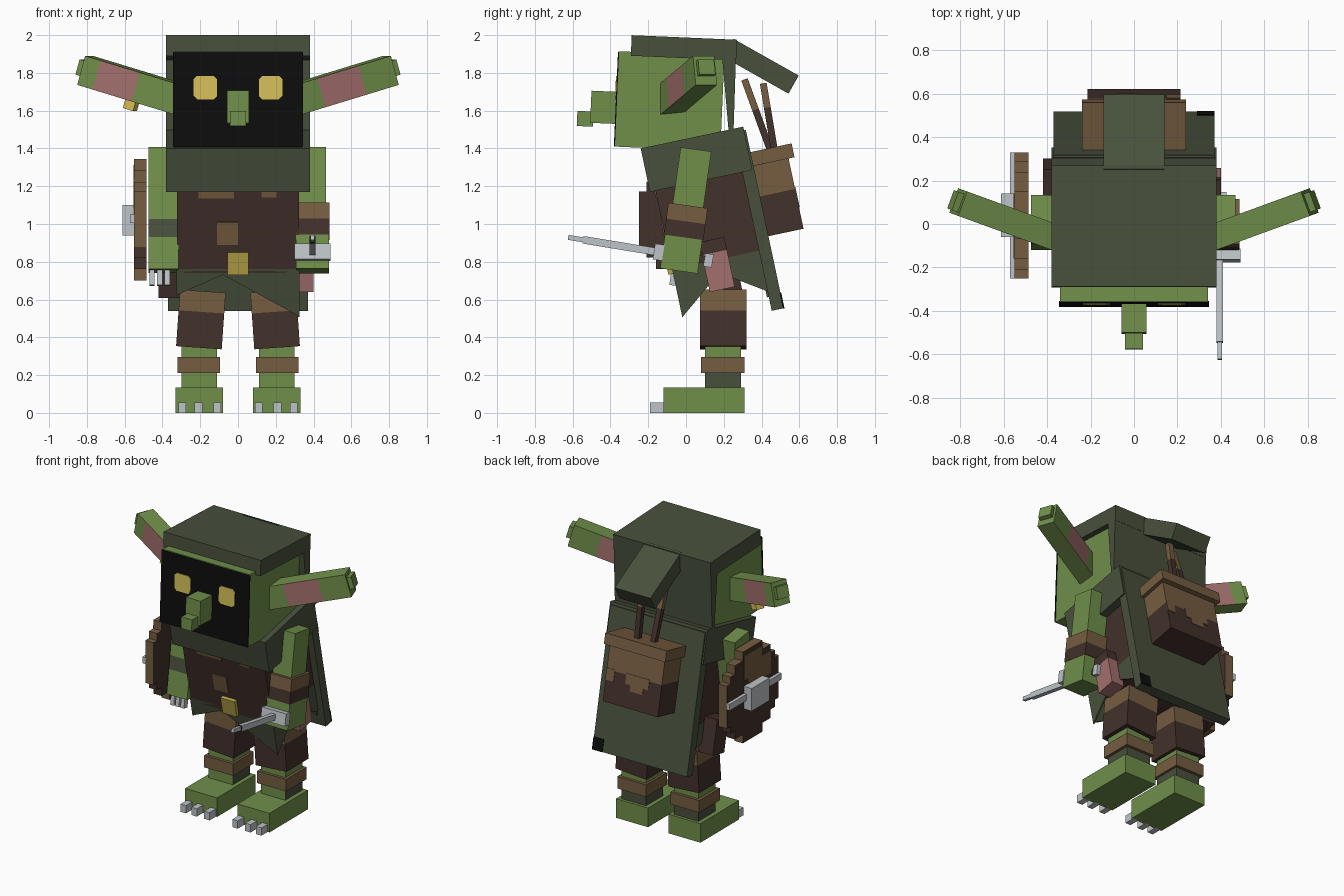
import bpy, bmesh
from math import radians
from mathutils import Matrix, Vector

cube = bpy.data.objects.get("Cube")
if cube:
    bpy.data.objects.remove(cube, do_unlink=True)


def material(name, rgb):
    lin = [((c / 255 + 0.055) / 1.055) ** 2.4 for c in rgb] + [1.0]
    m = bpy.data.materials.new(name)
    m.use_nodes = True
    m.diffuse_color = lin
    bsdf = next(n for n in m.node_tree.nodes if n.type == 'BSDF_PRINCIPLED')
    bsdf.inputs["Base Color"].default_value = lin
    return m


GREEN = material("skin green", (112, 143, 74))
CLOTH = material("cloth green", (72, 80, 60))
BROWN = material("dark leather", (66, 49, 43))
TAN = material("tan leather", (118, 93, 65))
PINK = material("pink", (164, 112, 110))
YELLOW = material("eye yellow", (212, 190, 88))
BRASS = material("brass", (186, 166, 72))
GREY = material("steel grey", (190, 196, 200))
BLACK = material("black", (13, 13, 13))


def frame(x, y, z, angle=0, axis='X'):
    return Matrix.Translation((x, y, z)) @ Matrix.Rotation(radians(angle), 4, axis)


WORLD = Matrix()
HEAD = frame(0, -0.378, 1.41, -2.5)
BODY = frame(0, -0.24, 1.40, 12)


def finish(bm, name, mats, rule, at):
    """Turn a bmesh into an object; rule(centre, normal) picks the material slot."""
    bmesh.ops.recalc_face_normals(bm, faces=bm.faces)
    bm.normal_update()
    if rule:
        for f in bm.faces:
            f.material_index = int(rule(f.calc_center_median(), f.normal))
    me = bpy.data.meshes.new(name)
    bm.to_mesh(me)
    bm.free()
    for m in mats if isinstance(mats, tuple) else (mats,):
        me.materials.append(m)
    ob = bpy.data.objects.new(name, me)
    ob.matrix_world = at
    bpy.context.scene.collection.objects.link(ob)
    return ob


def box(name, xs, ys, zs, mats, at=WORLD, cuts=(), axis=2, rule=None):
    bm = bmesh.new()
    bmesh.ops.create_cube(bm, size=1)
    for v in bm.verts:
        v.co = Vector([(r[0] + r[1]) / 2 + c * abs(r[1] - r[0]) for r, c in zip((xs, ys, zs), v.co)])
    no = Vector([i == axis for i in range(3)])
    for c in cuts:
        bmesh.ops.bisect_plane(bm, geom=bm.verts[:] + bm.edges[:] + bm.faces[:],
                               plane_co=no * c, plane_no=no)
    return finish(bm, name, mats, rule, at)


def prism(name, pts, axis, a, b, mats, at=WORLD, rule=None):
    """Extrude a flat outline along x (points are y, z) or y (points are x, z)."""
    bm = bmesh.new()
    put = (lambda p: (a, *p)) if axis == 'X' else (lambda p: (p[0], a, p[1]))
    face = bm.faces.new([bm.verts.new(put(p)) for p in pts])
    out = bmesh.ops.extrude_face_region(bm, geom=[face])
    move = Vector((b - a, 0, 0) if axis == 'X' else (0, b - a, 0))
    for v in out["geom"]:
        if isinstance(v, bmesh.types.BMVert):
            v.co += move
    return finish(bm, name, mats, rule, at)


def mid(c, r):
    return (c - r, c + r)


# Head, face and nose
box("head", mid(0, .34), (0, .56), (0, .505), GREEN, HEAD)
box("face_mask", mid(0, .345), (-.004, .002), (0, .5), BLACK, HEAD)
for side, s in (("left", 1), ("right", -1)):
    r, c = .062, .045
    eye = [(r, c), (c, r), (-c, r), (-r, c), (-r, -c), (-c, -r), (c, -r), (r, -c)]
    prism(side + "_eye", [(s * .173 + x, .312 + z) for x, z in eye], 'Y', -.009, -.003, YELLOW, HEAD)
box("nose", mid(0, .057), (-.135, .02), (.12, .29), GREEN, HEAD)
box("nose_tip", mid(0, .042), (-.205, -.12), (.10, .18), GREEN, HEAD)

# Ears with a pink band on front and back
for side, s, a, b in (("left", 1, .09, .33), ("right", -1, .20, .43)):
    at = frame(s * .34, -.07, 1.67, s * 20, 'Z') @ Matrix.Rotation(radians(-s * 16), 4, 'Y')
    box(side + "_ear", (-s * .05, s * .52), mid(0, .06), mid(0, .08), (GREEN, PINK), at,
        (s * a, s * b), 0, lambda p, n, a=a, b=b: abs(n.y) > .5 and a < abs(p.x) < b)
    box(side + "_ear_tip", (s * .5, s * .55), mid(0, .045), mid(.01, .042), GREEN, at)
    if s < 0:
        box("earring", mid(-.22, .03), mid(0, .03), (-.13, -.07), YELLOW, at)

# Hood with back panel and hanging point
box("hood", mid(0, .38), (.065, .623), (.484, .593), CLOTH, HEAD)
prism("hood_back", [(.19, 1.9), (.265, 1.9), (.25, 1.44), (.23, 1.44)], 'X', -.38, .38, CLOTH)
box("hood_tail", mid(0, .14), (-.02, .375), (-.11, 0), CLOTH, frame(0, .27, 1.97, -29.4))

# Torso, collar and cape
box("torso", mid(0, .322), (.03, .5), (-.68, -.01), BROWN, BODY)
box("collar", mid(0, .38), (0, .555), (-.235, 0), CLOTH, BODY)
box("cape", mid(0, .37), (.5, .565), (-.985, -.02), CLOTH, BODY)
box("cape_patch", (.29, .371), (.56, .569), (-.986, -.90), BLACK, BODY)
for i, (xs, zs) in enumerate((((-.11, 0), (-.527, -.405)), ((-.21, -.02), (-.275, -.23)),
                              ((.125, .205), (-.27, -.23)))):
    box(f"leather_patch_{i}", xs, (.024, .032), zs, TAN, BODY)
box("belt_buckle", mid(0, .055), (.005, .04), (-.685, -.565), BRASS, BODY)

# Ragged skirt sheets around the hips
front = [(-.325, -.66), (.325, -.66), (.315, -.91), (-.08, -.69), (-.325, -.80)]
prism("skirt_front", front, 'Y', .03, .04, CLOTH, BODY)
prism("skirt_back", front, 'Y', .49, .5, CLOTH, BODY)
for side, s, low in (("left", 1, -.92), ("right", -1, -.80)):
    prism("skirt_" + side, [(.03, -.66), (.5, -.66), (.5, -.88), (.27, -.73), (.03, low)],
          'X', s * .315, s * .325, CLOTH, BODY)

# Hip pouches
box("left_pouch", (.3, .4), (.2, .335), (-.82, -.55), (PINK, BROWN), BODY, (-.62,),
    rule=lambda p, n: p.z > -.62)
box("right_pouch", (-.42, -.3), (.24, .37), (-.86, -.62), BROWN, BODY)

# Left arm with bracer
arm = frame(.39, .053, 1.395, -8)
box("left_upper_arm", mid(0, .077), mid(0, .082), (-.32, 0), GREEN, arm)
box("left_bracer", mid(.005, .09), mid(0, .105), (-.47, -.30), (TAN, BROWN), arm, (-.385,),
    rule=lambda p, n: p.z < -.385)
box("left_hand", mid(.005, .088), mid(0, .1), (-.65, -.46), GREEN, arm)

# Right arm with cloth band and claws
arm = frame(-.395, .053, 1.395, -8)
box("right_arm", mid(0, .08), mid(0, .082), (-.65, 0), (GREEN, CLOTH), arm, (-.48, -.385),
    rule=lambda p, n: -.48 < p.z < -.385)
for i in range(3):
    box(f"right_finger_claw_{i}", mid(-.06 + i * .04, .014), mid(-.02, .02), (-.73, -.64), GREY, arm)

# Sword
sword = frame(.395, -.14, .85, -9.3)
box("sword_blade", mid(0, .016), (-.41, 0), mid(0, .02), (GREY, BLACK), sword,
    rule=lambda p, n: n.y < -.5)
box("sword_tip", mid(0, .011), (-.49, -.4), mid(0, .013), GREY, sword)
box("sword_guard", mid(0, .095), (-.03, .02), mid(0, .042), GREY, sword)
box("sword_grip", mid(0, .02), (0, .26), mid(0, .02), BROWN, sword)
box("sword_pommel", mid(0, .03), (.24, .285), mid(0, .035), GREY, sword)

# Stepped round shield with boss and bar
quarter = [(.29, .15), (.25, .15), (.25, .2), (.2, .2), (.2, .26), (.11, .26), (.11, .322)]
half = quarter + [(-y, z) for y, z in reversed(quarter)]
ring = half + [(-y, -z) for y, z in half]


def shield_paint(p, n):
    return abs(n.x) < .5 and (p.z > .93 or p.z < .77)


prism("shield", [(.04 + y, 1.022 + z) for y, z in ring], 'X', -.55, -.485, (BROWN, TAN), rule=shield_paint)
patch = [(-.2, .22), (-.2, .06), (-.1, .06), (-.1, 0), (.06, 0), (.06, .12), (.1, .12), (.1, .29), (-.1, .29), (-.1, .22)]
prism("shield_patch", [(.04 + y, 1.022 + z) for y, z in patch], 'X', -.554, -.548, TAN)
box("shield_boss", (-.612, -.54), (-.06, .14), (.94, 1.1), GREY)
box("shield_bar", (-.572, -.545), (-.25, .33), (1.005, 1.05), GREY)

# Backpack with lid, drip pattern and two sticks
box("pack", mid(0, .215), (.55, .755), (-.595, -.17), (TAN, BROWN), BODY, (-.38,),
    rule=lambda p, n: p.z < -.38)
box("pack_lid", mid(0, .24), (.555, .787), (-.215, -.14), TAN, BODY)
drip = [(-.12, -.37), (.06, -.37), (.06, -.44), (.02, -.44), (.02, -.48), (-.08, -.48), (-.08, -.44), (-.12, -.44)]
prism("pack_drip", drip, 'Y', .75, .759, TAN, BODY)
prism("pack_side_drip", [(.15, -.37), (.215, -.37), (.215, -.45), (.15, -.45)], 'Y', .75, .759, TAN, BODY)
for i, (x, y, tilt, length) in enumerate(((.05, .47, 9.5, .37), (-.06, .45, 20, .41))):
    box(f"pack_stick_{i}", mid(x, .018), mid(0, .018), (0, length), (BROWN, TAN), frame(0, y, 1.38, tilt),
        (.24,), rule=lambda p, n: p.z > .24)

# Legs, feet and toe claws
for side, s in (("left", 1), ("right", -1)):
    box(side + "_thigh", mid(0, .121), mid(0, .123), (0, .3), (BROWN, TAN),
        frame(s * .207, .197, .345, -s * 4, 'Y'), (.19,), rule=lambda p, n: p.z > .19)
    box(side + "_shin", mid(s * .205, .095), (.1, .29), (.12, .37), (GREEN, CLOTH), cuts=(.25,),
        rule=lambda p, n: p.z < .25 and n.y > -.5)
    box(side + "_ankle_band", mid(s * .207, .113), (.08, .31), (.21, .295), TAN)
    box(side + "_foot", mid(s * .205, .125), (-.12, .31), (0, .135), GREEN)
    for i, x in enumerate((.11, .21, .295)):
        box(f"{side}_toe_claw_{i}", mid(s * x, .021), (-.19, -.11), (0, .055), GREY)
